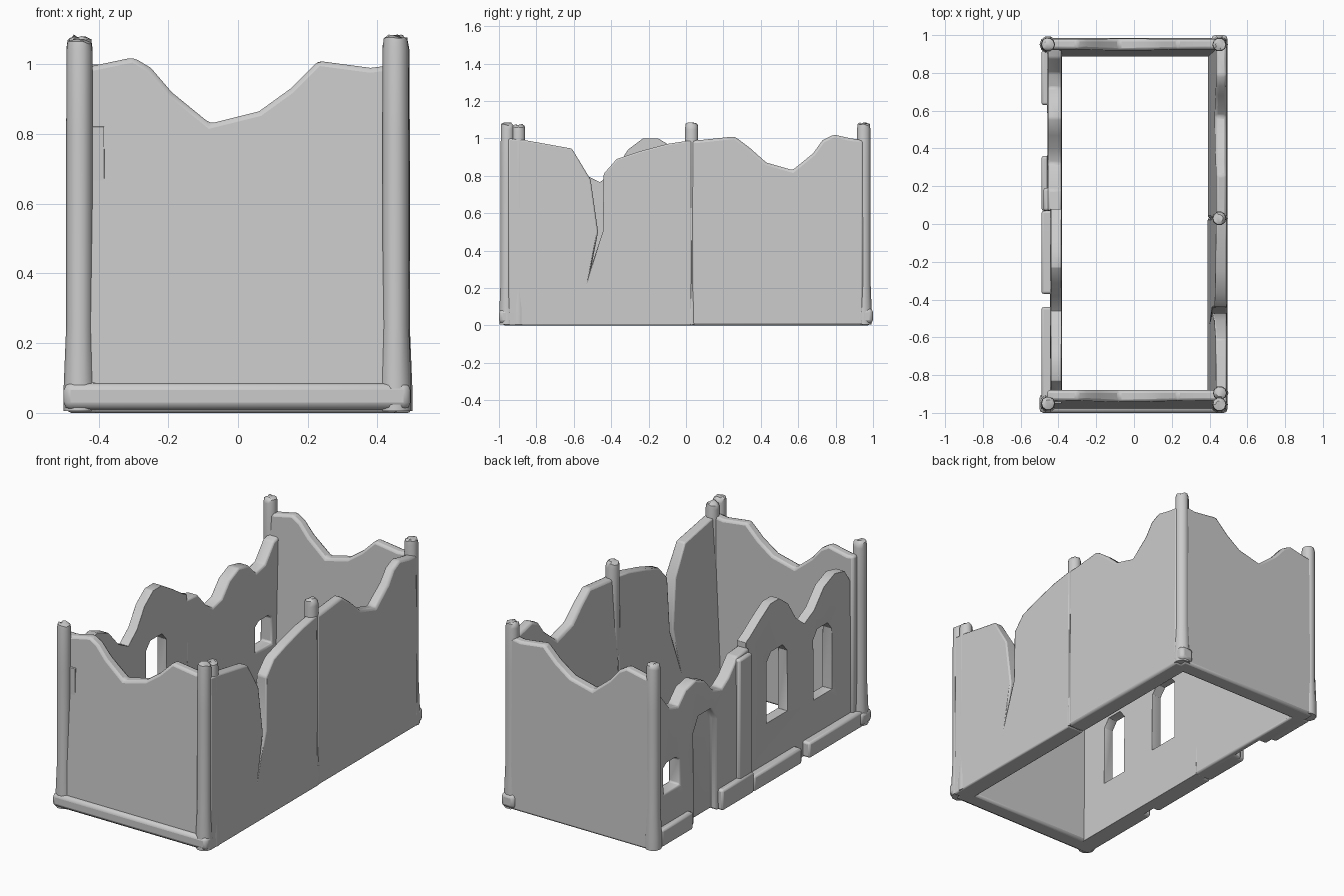
import bpy, bmesh, math, random
from mathutils import Vector

if "Cube" in bpy.data.objects:
    bpy.data.objects.remove(bpy.data.objects["Cube"])

random.seed(4)


def finish(name, bm, bevel=0.0, cutters=()):
    bmesh.ops.recalc_face_normals(bm, faces=bm.faces)
    me = bpy.data.meshes.new(name)
    bm.to_mesh(me)
    bm.free()
    ob = bpy.data.objects.new(name, me)
    bpy.context.collection.objects.link(ob)
    for c in cutters:
        m = ob.modifiers.new("cut", 'BOOLEAN')
        m.operation = 'DIFFERENCE'
        m.solver = 'EXACT'
        m.object = c
    if bevel:
        m = ob.modifiers.new("bevel", 'BEVEL')
        m.width = bevel
        m.segments = 2
        m.limit_method = 'ANGLE'
        m.angle_limit = math.radians(35)
    bpy.ops.object.select_all(action='DESELECT')
    ob.select_set(True)
    bpy.context.view_layer.objects.active = ob
    bpy.ops.object.shade_smooth_by_angle(angle=math.radians(40))
    return ob


def slab(name, pts, axis, d0, d1, bevel=0.014, cutters=(), hidden=False):
    """Outline (u, z) extruded across a wall; d0, d1 = (bottom, top) of each face."""
    bm = bmesh.new()

    def ring(d):
        vs = []
        for u, z in pts:
            t = d[0] + (d[1] - d[0]) * z
            vs.append(bm.verts.new((u, t, z) if axis == 'y' else (t, u, z)))
        return vs
    a, b = ring(d0), ring(d1)
    bm.faces.new(a)
    bm.faces.new(b[::-1])
    n = len(pts)
    for i in range(n):
        j = (i + 1) % n
        bm.faces.new((a[i], b[i], b[j], a[j]))
    ob = finish(name, bm, bevel, cutters)
    if hidden:
        ob.hide_render = True
        ob.hide_set(True)
    return ob


def block(name, x0, x1, y0, y1, z0, z1, bevel=0.012):
    bm = bmesh.new()
    bmesh.ops.create_cube(bm, size=1)
    for v in bm.verts:
        v.co = Vector(((x0, x1)[v.co.x > 0], (y0, y1)[v.co.y > 0], (z0, z1)[v.co.z > 0]))
    return finish(name, bm, bevel)


# Front and back walls share one broken top outline
notch = [(0.46, 1.0), (0.38, 0.99), (0.23, 1.01), (0.15, 0.93), (0.06, 0.865),
         (-0.08, 0.83), (-0.19, 0.92), (-0.25, 0.99), (-0.30, 1.02), (-0.42, 0.995), (-0.46, 1.0)]
end_wall = [(-0.46, 0.0)] + [(0.46, 0.0)] + notch
slab("front_wall", end_wall, 'y', (-0.98, -0.935), (-0.88, -0.88))
slab("back_wall", end_wall, 'y', (0.885, 0.925), (0.985, 0.98))

# Right wall: cracked front half and notched back half
cracked = [(-0.95, 0.0), (0.03, 0.0), (0.03, 0.99), (-0.10, 0.97), (-0.25, 0.93), (-0.37, 0.89),
           (-0.44, 0.81), (-0.445, 0.5), (-0.505, 0.32), (-0.47, 0.5), (-0.51, 0.78),
           (-0.61, 0.945), (-0.86, 0.99), (-0.95, 1.0)]
slab("right_wall_front", cracked, 'x', (0.39, 0.435), (0.495, 0.49), 0.008)
notched = [(0.03, 0.0), (0.95, 0.0), (0.95, 0.99), (0.88, 1.0), (0.79, 1.02), (0.73, 0.99),
           (0.68, 0.92), (0.57, 0.83), (0.43, 0.87), (0.34, 0.95), (0.26, 1.01), (0.07, 0.99), (0.03, 0.99)]
slab("right_wall_back", notched, 'x', (0.39, 0.435), (0.495, 0.49))


# Cutters for the windows and the recessed door
def opening(name, y0, y1, z0, z1, xa=-0.6, xb=-0.3):
    m, h = (y1 - y0) * 0.22, (z1 - z0) * 0.12
    out = [(y0, z0), (y1, z0), (y1, z1 - h), (y1 - m, z1), (y0 + m, z1), (y0, z1 - h)]
    return slab(name, out, 'x', (xa, xa), (xb, xb), 0, hidden=True)


win_a = opening("window_cutter_a", -0.30, -0.11, 0.32, 0.72)
win_b = opening("window_cutter_b", -0.71, -0.54, 0.29, 0.69)
gap = opening("gap_cutter", 0.71, 0.86, 0.28, 0.45)
door = opening("door_cutter", 0.37, 0.58, -0.05, 0.61, -0.6, -0.415)

# Left wall: two jagged panels
left_front = [(-0.95, 0.0), (0.08, 0.0), (0.08, 0.86), (0.04, 0.88), (-0.05, 0.94), (-0.15, 1.0),
              (-0.23, 1.0), (-0.31, 0.94), (-0.38, 0.83), (-0.46, 0.765), (-0.55, 0.81),
              (-0.64, 0.91), (-0.74, 0.95), (-0.83, 0.93), (-0.89, 0.84), (-0.95, 0.82)]
slab("left_wall_front", left_front, 'x', (-0.445, -0.44), (-0.38, -0.385), 0.01, (win_a, win_b))
left_back = [(0.07, 0.0), (0.95, 0.0), (0.95, 0.88), (0.88, 0.86), (0.80, 0.76), (0.72, 0.74),
             (0.65, 0.81), (0.56, 0.83), (0.47, 0.79), (0.40, 0.71), (0.32, 0.69), (0.26, 0.73),
             (0.18, 0.82), (0.07, 0.83)]
slab("left_wall_back", left_back, 'x', (-0.46, -0.455), (-0.38, -0.385), 0.01, (gap, door))
block("door_jamb", -0.48, -0.42, 0.07, 0.19, 0.0, 0.81)

# Base stones along the left wall and base beam along the front
for i, (y0, y1, h) in enumerate([(-0.98, -0.44, 0.09), (-0.37, 0.07, 0.09), (0.07, 0.36, 0.12), (0.63, 0.92, 0.10)]):
    block(f"base_stone_{i}", -0.49, -0.40, y0, y1, 0.0, h)
block("front_base_beam", -0.50, 0.495, -1.0, -0.90, 0.01, 0.085, 0.02)


# Worn posts: tapered rings with a ragged rounded cap
def post(name, x, y, height):
    bm = bmesh.new()
    n, rings = 10, []
    for z, r in [(0.005, 0.045), (0.08, 0.045), (0.25, 0.038), (0.8, 0.038),
                 (height - 0.03, 0.037), (height - 0.008, 0.034), (height, 0.02)]:
        top = z > 0.9
        rings.append([bm.verts.new((x + r * math.cos(math.tau * k / n), y + r * math.sin(math.tau * k / n),
                                    z + (random.uniform(-0.006, 0.006) if top else 0))) for k in range(n)])
    for a, b in zip(rings, rings[1:]):
        for k in range(n):
            bm.faces.new((a[k], a[(k + 1) % n], b[(k + 1) % n], b[k]))
    bm.faces.new(rings[0][::-1])
    bm.faces.new(rings[-1])
    return finish(name, bm)


for name, x, y, h in [("front_left_post", -0.455, -0.95, 1.07), ("back_left_post", -0.455, 0.95, 1.08),
                      ("front_right_post", 0.452, -0.955, 1.08), ("right_wall_end_post", 0.455, -0.895, 1.07),
                      ("right_middle_post", 0.452, 0.03, 1.08), ("back_right_post", 0.452, 0.95, 1.08)]:
    post(name, x, y, h)

# Flared foot at the back corner
block("back_right_foot", 0.41, 0.495, 0.91, 1.0, 0.01, 0.09, 0.02)
